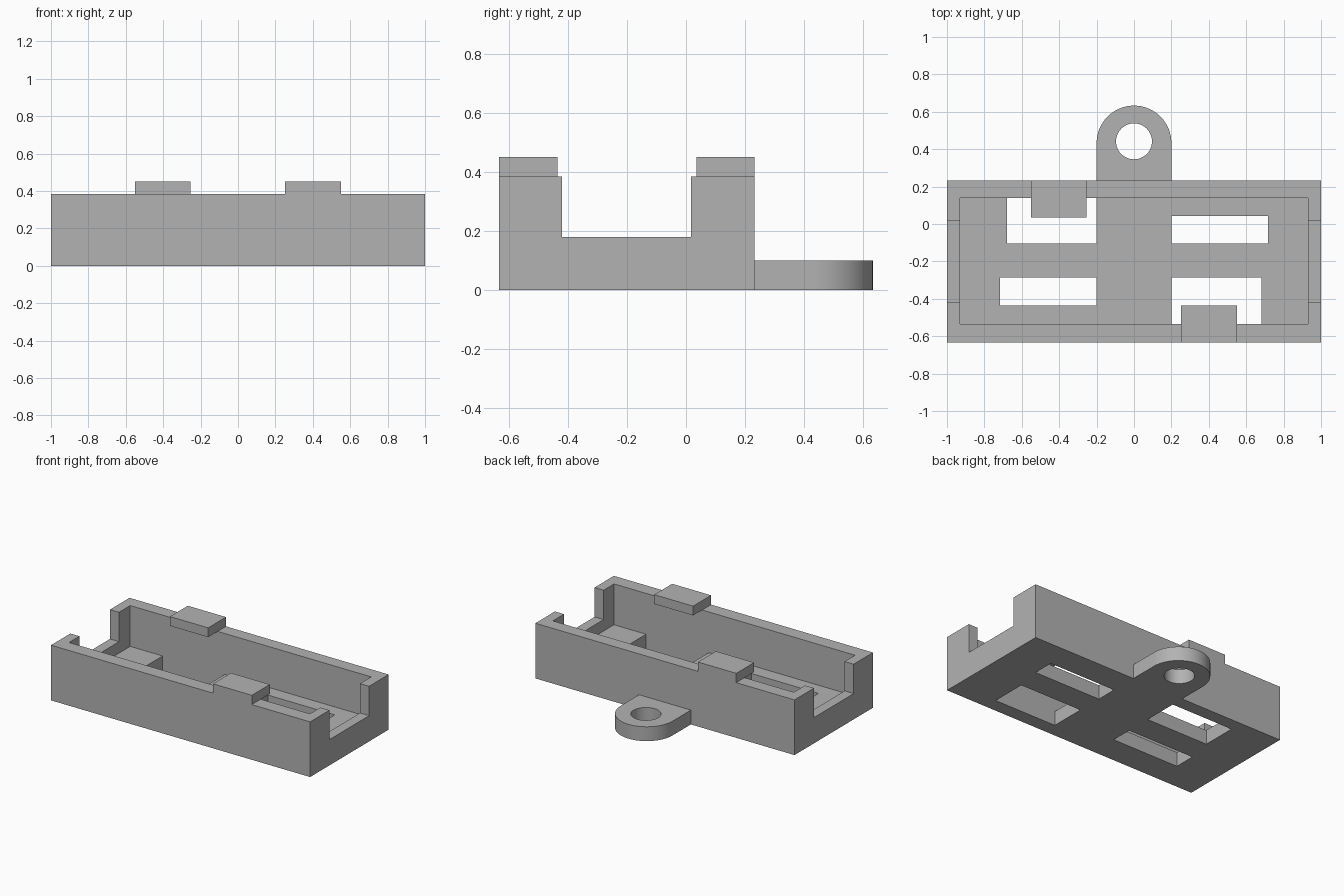
import bpy, bmesh, math

default = bpy.data.objects.get("Cube")
if default:
    bpy.data.objects.remove(default, do_unlink=True)

# Single plain grey plastic
grey = bpy.data.materials.new("grey_plastic")
grey.use_nodes = True
colour = (0.45, 0.45, 0.45, 1)
grey.diffuse_color = colour
grey.node_tree.nodes["Principled BSDF"].inputs["Base Color"].default_value = colour

FRONT, BACK = -0.633, 0.232
WALL, FLOOR, RIM, TOP = 0.385, 0.1, 0.385, 0.45


def prism(name, outline, z0, z1):
    """Extrude a flat xy outline from z0 to z1."""
    bm = bmesh.new()
    face = bm.faces.new([bm.verts.new((x, y, z0)) for x, y in outline])
    new = bmesh.ops.extrude_face_region(bm, geom=[face])["geom"]
    verts = [v for v in new if isinstance(v, bmesh.types.BMVert)]
    bmesh.ops.translate(bm, verts=verts, vec=(0, 0, z1 - z0))
    bmesh.ops.recalc_face_normals(bm, faces=bm.faces)
    mesh = bpy.data.meshes.new(name)
    bm.to_mesh(mesh)
    bm.free()
    mesh.materials.append(grey)
    obj = bpy.data.objects.new(name, mesh)
    bpy.context.collection.objects.link(obj)
    return obj


def box(name, x0, x1, y0, y1, z0, z1):
    return prism(name, [(x0, y0), (x1, y0), (x1, y1), (x0, y1)], z0, z1)


def arc(cy, r, start, end, n):
    return [(r * math.cos(start + (end - start) * i / n),
             cy + r * math.sin(start + (end - start) * i / n)) for i in range(n + 1)]


def cut(target, cutter):
    """Subtract the cutter, then discard it."""
    mod = target.modifiers.new("cut", "BOOLEAN")
    mod.operation, mod.solver, mod.object = "DIFFERENCE", "EXACT", cutter
    bpy.context.view_layer.objects.active = target
    bpy.ops.object.modifier_apply(modifier=mod.name)
    bpy.data.objects.remove(cutter, do_unlink=True)


# Tray: outer block, inner cavity, open notch through both ends
tray = box("tray", -1, 1, FRONT, BACK, 0, RIM)
cut(tray, box("cavity", -0.93, 0.93, -0.535, 0.14, FLOOR, 0.6))
cut(tray, box("end_notch", -1.2, 1.2, -0.42, 0.017, 0.18, 0.6))

# Floor slots; the two beside the clips reach the wall
slots = [(-0.68, -0.2, -0.105, 0.14), (0.2, 0.717, -0.105, 0.043),
         (-0.717, -0.2, -0.436, -0.285), (0.2, 0.683, -0.535, -0.285)]
for x0, x1, y0, y1 in slots:
    cut(tray, box("slot", x0, x1, y0, y1, -0.1, FLOOR + 0.02))

# Retaining clips on the rims
box("front_clip", 0.25, 0.55, FRONT, -0.435, RIM, TOP)
box("back_clip", -0.55, -0.255, 0.035, BACK, RIM, TOP)

# Rounded mounting lug with a round hole
lug = prism("mounting_lug", [(-0.2, BACK), (0.2, BACK)] + arc(0.433, 0.2, 0, math.pi, 32), 0, FLOOR)
cut(lug, prism("lug_hole", arc(0.442, 0.096, 0, math.tau, 48)[:-1], -0.1, 0.2))
bpy.ops.object.select_all(action="DESELECT")
lug.select_set(True)
bpy.context.view_layer.objects.active = lug
bpy.ops.object.shade_smooth_by_angle(angle=math.radians(30))
